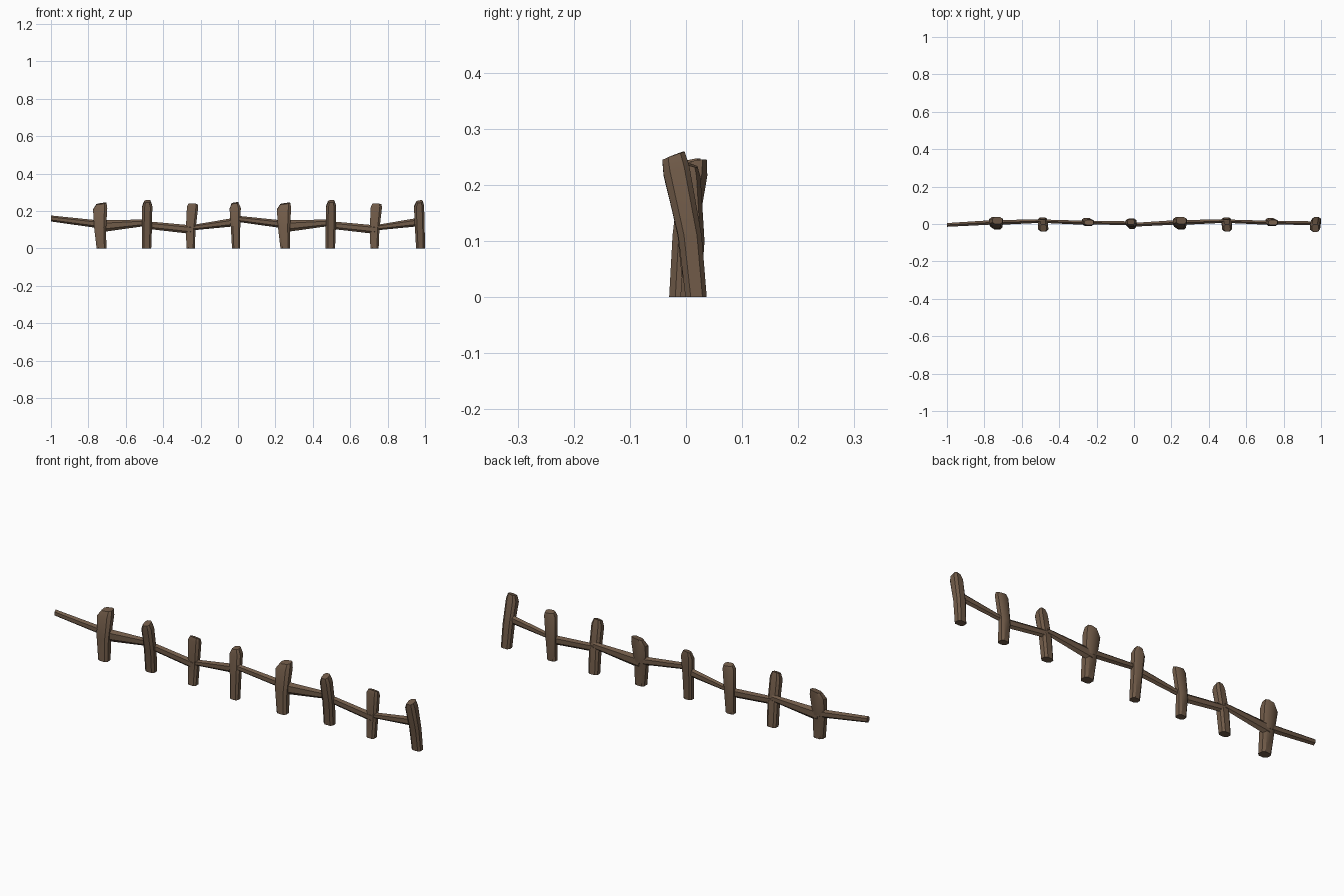
import bpy, bmesh, math
from mathutils import Vector

if "Cube" in bpy.data.objects:
    bpy.data.objects.remove(bpy.data.objects["Cube"])

wood = bpy.data.materials.new("weathered brown wood")
wood.diffuse_color = (0.165, 0.105, 0.066, 1)
wood.use_nodes = True
wood.node_tree.nodes["Principled BSDF"].inputs["Base Color"].default_value = wood.diffuse_color

# irregular hewn cross-section shared by posts and rails
HEWN = [(-1, -.55), (-.55, -1), (.6, -1), (1, -.5), (.95, .6), (.5, 1), (-.6, .95), (-1, .5)]
RAIL = [(math.cos(math.radians(30 + 60 * i)) / .866, math.sin(math.radians(30 + 60 * i))) for i in range(6)]


def loft(name, rings, angle=35):
    """Skin a list of rings (lists of points) and cap both ends."""
    bm = bmesh.new()
    vs = [[bm.verts.new(p) for p in r] for r in rings]
    n = len(vs[0])
    for a, b in zip(vs, vs[1:]):
        for i in range(n):
            j = (i + 1) % n
            bm.faces.new((a[i], a[j], b[j], b[i]))
    bm.faces.new(vs[0][::-1])
    bm.faces.new(vs[-1])
    bmesh.ops.recalc_face_normals(bm, faces=bm.faces)
    me = bpy.data.meshes.new(name)
    bm.to_mesh(me)
    bm.free()
    me.materials.append(wood)
    ob = bpy.data.objects.new(name, me)
    bpy.context.collection.objects.link(ob)
    bpy.context.view_layer.objects.active = ob
    ob.select_set(True)
    bpy.ops.object.shade_smooth_by_angle(angle=math.radians(angle))
    ob.select_set(False)


def post(name, x0, levels, tilt=(0, 0)):
    """levels: (x, y, z, half width, half depth); tilt slopes the upper rings."""
    rings = []
    for k, (x, y, z, w, d) in enumerate(levels):
        s = 1 if k >= len(levels) - 2 else 0
        rings.append([(x0 + x + w * u, y + d * v, z + s * (tilt[0] * u + tilt[1] * v))
                      for u, v in HEWN])
    loft(name, rings)


def rail(name, a, b):
    """a, b: (x, y, z, half depth, half height) at each end."""
    loft(name, [[(x, y + d * u, z + h * v) for u, v in RAIL] for x, y, z, d, h in (a, b)])


# post shapes, local to each post's x position
WIDE = [(.007, -.008, 0, .026, .022), (.000, -.002, .11, .032, .022),
        (.000, .013, .212, .038, .025), (.007, .019, .240, .027, .018)]
LEAN = [(-.002, .016, 0, .025, .020), (.000, .006, .11, .027, .021),
        (.002, -.017, .226, .027, .022), (.002, -.021, .252, .017, .018)]
BENT = [(-.002, .008, 0, .022, .018), (-.002, .015, .10, .026, .018),
        (.008, .008, .219, .030, .018), (.011, .008, .236, .024, .013)]
SLIM = [(.003, -.008, 0, .022, .018), (.000, .000, .11, .025, .019),
        (-.002, .008, .215, .030, .021), (-.003, .011, .243, .018, .015)]
LAST = [(.006, .018, 0, .024, .019), (.002, .007, .11, .026, .021),
        (-.002, -.017, .225, .027, .023), (.000, -.022, .250, .018, .020)]

PERIOD = 0.983
for s in range(2):
    o = s * PERIOD
    # posts
    post(f"wide_post_{s}", -.737 + o, WIDE, (.004, .003))
    post(f"leaning_post_{s}", -.487 + o, LEAN, (.002, .007))
    post(f"bent_post_{s}", -.251 + o, BENT, (-.002, -.004))
    if s == 0:
        post("slim_post", -.013, SLIM, (.003, .003))
    else:
        post("end_post", .970, LAST, (.003, .007))
    # tapering rails strung between the posts
    rail(f"rail_a_{s}", (-1 + o, -.005, .160, .010, .016), (-.737 + o, .010, .128, .012, .021))
    rail(f"rail_b_{s}", (-.737 + o, .008, .118, .013, .032), (-.487 + o, .016, .138, .009, .017))
    rail(f"rail_c_{s}", (-.487 + o, .015, .125, .009, .020), (-.245 + o, .006, .100, .011, .023))
    rail(f"rail_d_{s}", (-.251 + o, .008, .110, .010, .014), (-.010 + o, .004, .142, .010, .023))
